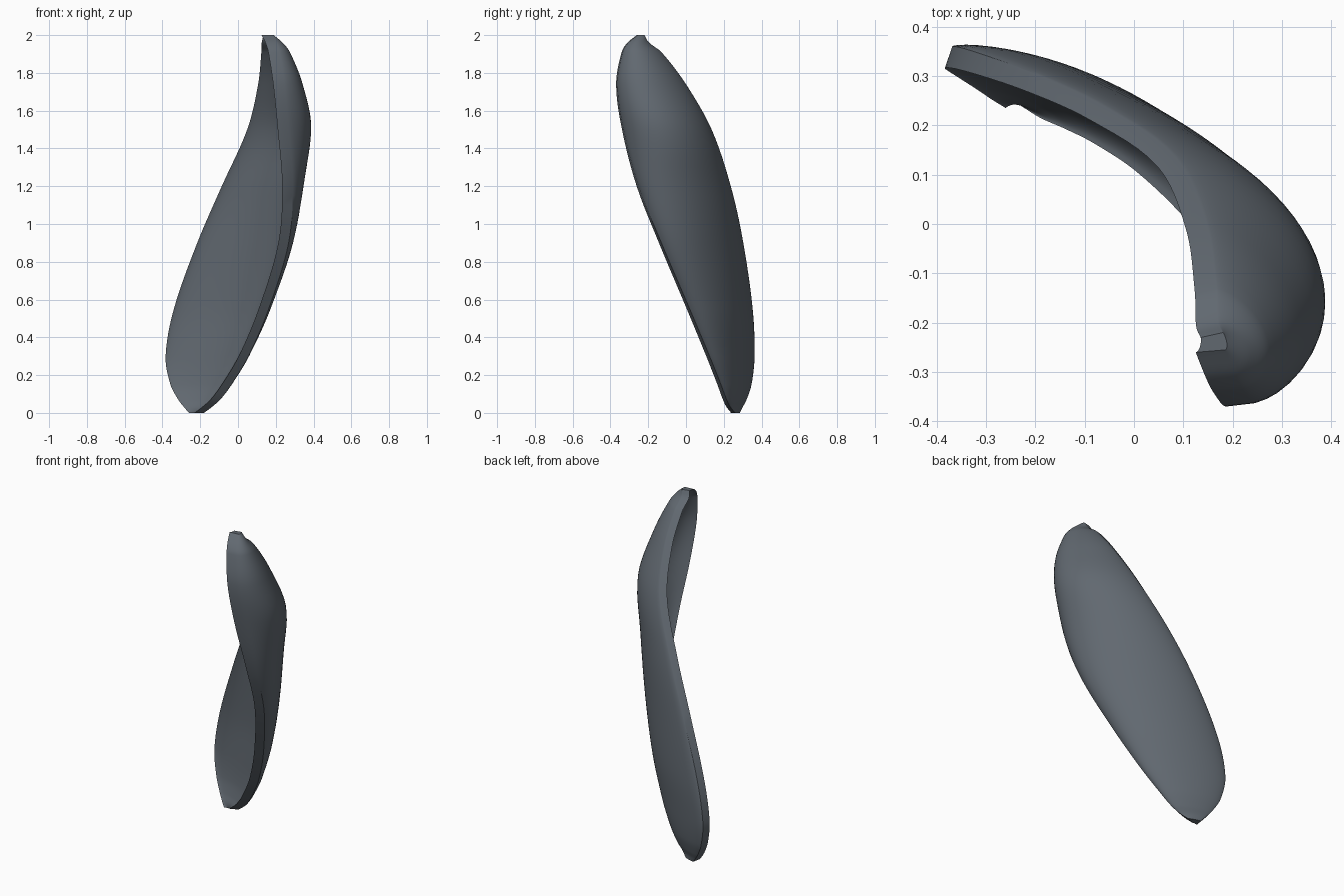
import bpy, bmesh, math
from mathutils import Vector

cube = bpy.data.objects.get("Cube")
if cube:
    bpy.data.objects.remove(cube, do_unlink=True)

# Slate material
slate = bpy.data.materials.new("slate_grey")
slate.use_nodes = True
colour = (0.12, 0.14, 0.163, 1)
slate.diffuse_color = colour
slate.node_tree.nodes["Principled BSDF"].inputs["Base Color"].default_value = colour

# Height, front edge x y, back edge x y, outward bulge
STATIONS = [
    (0.00, -.18, .26, -.25, .285, .005),
    (0.03, -.14, .235, -.275, .30, .012),
    (0.07, -.095, .215, -.305, .32, .025),
    (0.15, -.035, .185, -.345, .345, .045),
    (0.30, .055, .125, -.368, .36, .07),
    (0.55, .162, .02, -.32, .348, .108),
    (0.90, .268, -.13, -.19, .30, .135),
    (1.20, .29, -.25, -.055, .235, .165),
    (1.50, .268, -.33, .085, .135, .19),
    (1.74, .245, -.363, .147, .0, .135),
    (1.91, .22, -.335, .167, -.13, .075),
    (1.96, .205, -.305, .17, -.195, .045),
    (2.00, .185, -.255, .18, -.22, .005),
]
STEPS = 6     # rings between stations
ACROSS = 24   # points along each arc


def rings():
    """Smoothly interpolate the stations along the height."""
    n = len(STATIONS)
    for i in range(n - 1):
        p = [STATIONS[min(max(i + k, 0), n - 1)] for k in (-1, 0, 1, 2)]
        h = p[2][0] - p[1][0]
        for s in range(STEPS + (i == n - 2)):
            t = s / STEPS
            row = [p[1][0] + h * t]
            for a, b, c, d in list(zip(*p))[1:]:
                m1 = (c - a) / (p[2][0] - p[0][0]) * h
                m2 = (d - b) / (p[3][0] - p[1][0]) * h
                row.append((2*t**3 - 3*t*t + 1) * b + (t**3 - 2*t*t + t) * m1
                           + (3*t*t - 2*t**3) * c + (t**3 - t*t) * m2)
            yield row


def arc(a, b, bulge):
    """Arc bulging out from the chord, fuller towards the front edge."""
    chord = b - a
    out = Vector((chord.y, -chord.x)).normalized()
    pts = []
    for k in range(ACROSS + 1):
        t = (1 - math.cos(math.pi * k / ACROSS)) / 2
        fullness = t ** 0.5 * (1 - t) ** 0.75 / 0.431
        pts.append(a + chord * t + out * bulge * fullness)
    return pts


# Curved hollow shell: outer arc, flat rims and inner arc on each ring
bm = bmesh.new()
loops = []
for z, ax, ay, bx, by, bulge in rings():
    a, b = Vector((ax, ay)), Vector((bx, by))
    rise = z / 2
    a_in = a + Vector((-.05, -.02)).lerp(Vector((-.06, -.005)), rise)
    b_in = b + Vector((-.01, -.05)).lerp(Vector((-.045, -.01)), rise)
    section = arc(a, b, bulge) + arc(a_in, b_in, bulge * 0.92)[::-1]
    loops.append([bm.verts.new((p.x, p.y, z)) for p in section])

for low, high in zip(loops, loops[1:]):
    for k in range(len(low)):
        j = (k + 1) % len(low)
        bm.faces.new((low[k], low[j], high[j], high[k]))
bm.faces.new(loops[0][::-1])
bm.faces.new(loops[-1])
bmesh.ops.recalc_face_normals(bm, faces=bm.faces)

mesh = bpy.data.meshes.new("curved_shell")
bm.to_mesh(mesh)
bm.free()
mesh.materials.append(slate)
shell = bpy.data.objects.new("curved_shell", mesh)
bpy.context.collection.objects.link(shell)
bpy.ops.object.select_all(action='DESELECT')
shell.select_set(True)
bpy.context.view_layer.objects.active = shell
bpy.ops.object.shade_smooth_by_angle(angle=math.radians(30))
